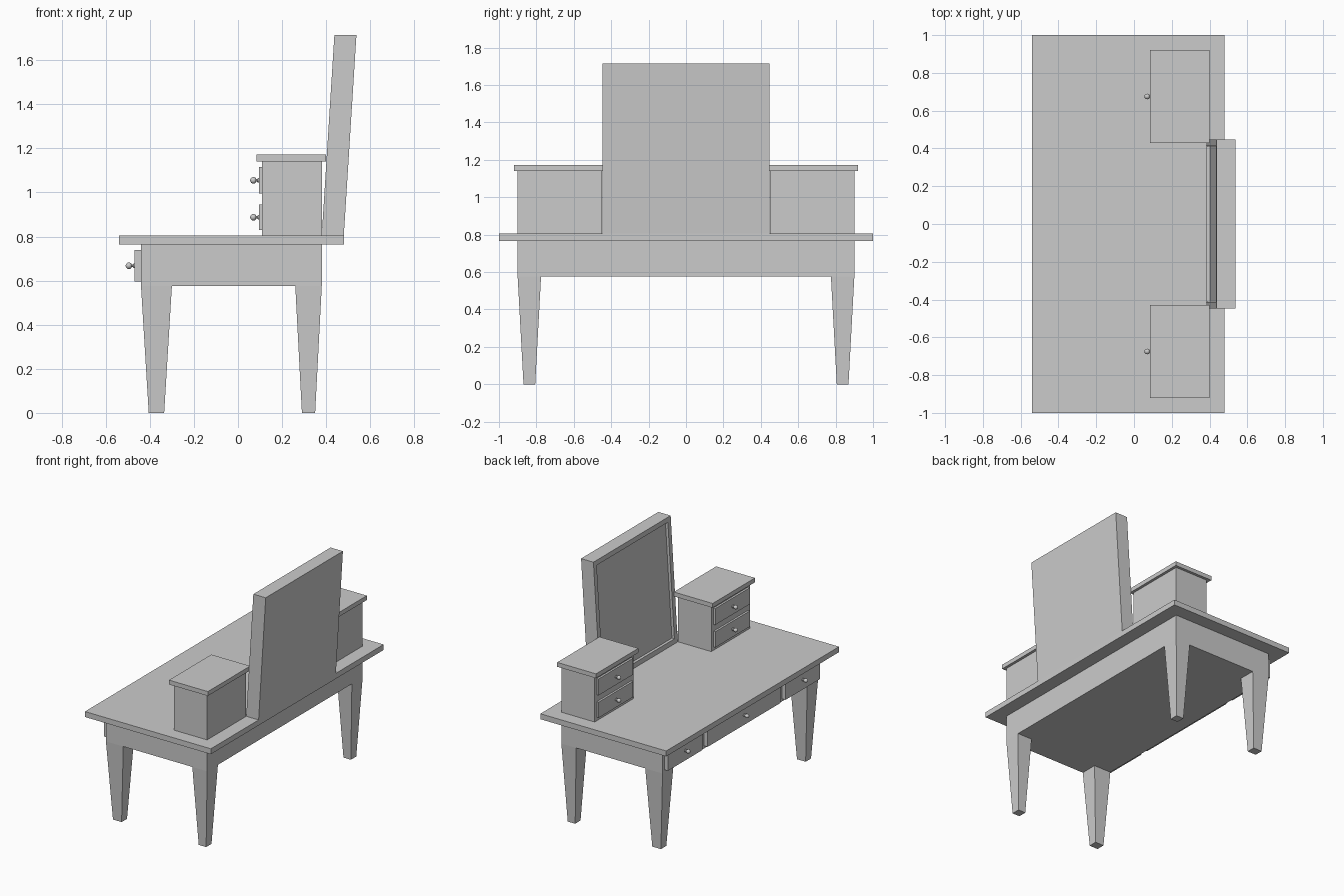
import bpy, bmesh, math
from mathutils import Matrix, Vector

cube = bpy.data.objects.get("Cube")
if cube:
    bpy.data.objects.remove(cube, do_unlink=True)

GREY = (0.6, 0.6, 0.6, 1)
mat = bpy.data.materials.new("plain grey")
mat.use_nodes = True
mat.diffuse_color = GREY
mat.node_tree.nodes["Principled BSDF"].inputs["Base Color"].default_value = GREY


def finish(bm, name):
    bmesh.ops.recalc_face_normals(bm, faces=bm.faces)
    mesh = bpy.data.meshes.new(name)
    bm.to_mesh(mesh)
    bm.free()
    mesh.materials.append(mat)
    ob = bpy.data.objects.new(name, mesh)
    bpy.context.collection.objects.link(ob)
    return ob


def add_box(bm, x, y, z):
    size = [b - a for a, b in (x, y, z)]
    mid = [(a + b) / 2 for a, b in (x, y, z)]
    bmesh.ops.create_cube(bm, size=1, matrix=Matrix.Translation(mid) @ Matrix.Diagonal((*size, 1)))


def box(name, x, y, z):
    bm = bmesh.new()
    add_box(bm, x, y, z)
    return finish(bm, name)


def leg(name, x, y):
    # Square leg tapering to half its width at the floor
    bm = bmesh.new()
    add_box(bm, x, y, (0, 0.575))
    cx, cy = sum(x) / 2, sum(y) / 2
    for v in bm.verts:
        if v.co.z < 0.1:
            v.co.x = cx + (v.co.x - cx) * 0.5
            v.co.y = cy + (v.co.y - cy) * 0.5
    return finish(bm, name)


def knob(name, x, y, z):
    # Turned knob spun around the x axis, starting on the drawer face
    profile = [(0, 0), (0, 0.010), (0.004, 0.010), (0.008, 0.006), (0.013, 0.006)]
    for i in range(2, 9):
        a = math.pi * i / 8
        profile.append((0.025 - 0.015 * math.cos(a), 0.015 * math.sin(a)))
    bm = bmesh.new()
    verts = [bm.verts.new((x - d, y + r, z)) for d, r in profile]
    edges = [bm.edges.new(pair) for pair in zip(verts, verts[1:])]
    bmesh.ops.spin(bm, geom=verts + edges, cent=(x, y, z), axis=(1, 0, 0),
                   angle=math.tau, steps=16)
    bmesh.ops.remove_doubles(bm, verts=bm.verts, dist=0.0004)
    ob = finish(bm, name)
    bpy.ops.object.select_all(action='DESELECT')
    bpy.context.view_layer.objects.active = ob
    ob.select_set(True)
    bpy.ops.object.shade_smooth_by_angle(angle=math.radians(40))
    return ob


def drawer(name, x, y, z):
    box(name + "_front", x, y, z)
    knob(name + "_knob", x[0], sum(y) / 2, sum(z) / 2)


# Table
box("tabletop", (-0.54, 0.48), (-1, 1), (0.765, 0.805))
box("table_body", (-0.44, 0.38), (-0.9, 0.9), (0.575, 0.765))
for side, s in (("left", 1), ("right", -1)):
    y = sorted((s * 0.775, s * 0.9))
    leg("front_leg_" + side, (-0.44, -0.30), y)
    leg("back_leg_" + side, (0.26, 0.38), y)

    # Drawers at the ends of the table
    drawer("end_drawer_" + side, (-0.47, -0.44), sorted((s * 0.48, s * 0.88)), (0.595, 0.74))

    # Small cabinet on the tabletop
    box("cabinet_" + side, (0.11, 0.38), sorted((s * 0.45, s * 0.9)), (0.805, 1.14))
    box("cabinet_lid_" + side, (0.085, 0.40), sorted((s * 0.43, s * 0.92)), (1.14, 1.172))
    for level, z in (("lower", (0.83, 0.945)), ("upper", (0.995, 1.115))):
        drawer(f"{level}_drawer_{side}", (0.095, 0.11), sorted((s * 0.475, s * 0.875)), z)
drawer("middle_drawer", (-0.47, -0.44), (-0.42, 0.42), (0.595, 0.74))

# Leaning mirror with a recessed panel on its front
bm = bmesh.new()
add_box(bm, (0.38, 0.48), (-0.447, 0.447), (0.805, 1.715))
bm.faces.ensure_lookup_table()
front = min(bm.faces, key=lambda f: f.calc_center_median().x)
bmesh.ops.inset_region(bm, faces=[front], thickness=0.05)
bmesh.ops.inset_region(bm, faces=[front], thickness=0.0001, depth=-0.02)
for v in bm.verts:
    v.co.x += (v.co.z - 0.805) * 0.063
finish(bm, "mirror")
